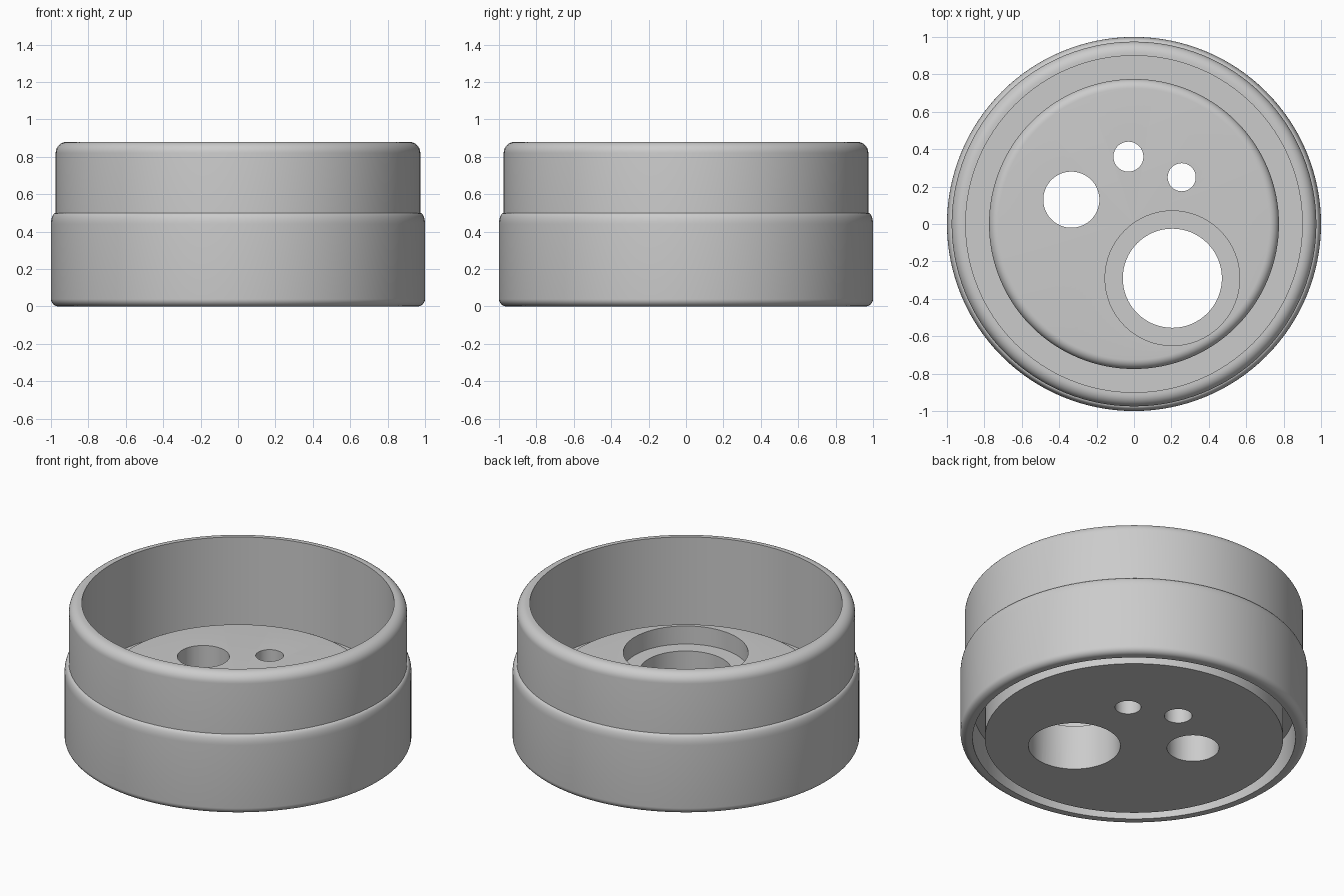
import bpy, bmesh, math

cube = bpy.data.objects.get("Cube")
if cube:
    bpy.data.objects.remove(cube, do_unlink=True)

SEGMENTS = 128

grey = bpy.data.materials.new("plain grey")
grey.use_nodes = True
colour = (0.6, 0.6, 0.6, 1)
grey.diffuse_color = colour
grey.node_tree.nodes["Principled BSDF"].inputs["Base Color"].default_value = colour


def arc(r, z, rx, rz, start, end, steps=8):
    """Elliptical fillet points around a centre, angles in degrees."""
    angles = [math.radians(start + (end - start) * i / steps) for i in range(steps + 1)]
    return [(r + rx * math.cos(a), z + rz * math.sin(a)) for a in angles]


def revolve(name, profile):
    """Closed solid turned around z from (radius, height) points."""
    bm = bmesh.new()
    rings = []
    for r, z in profile:
        if r == 0:
            rings.append([bm.verts.new((0, 0, z))] * SEGMENTS)
        else:
            turn = [2 * math.pi * i / SEGMENTS for i in range(SEGMENTS)]
            rings.append([bm.verts.new((r * math.cos(a), r * math.sin(a), z)) for a in turn])
    for low, high in zip(rings, rings[1:]):
        for i in range(SEGMENTS):
            j = (i + 1) % SEGMENTS
            corners = dict.fromkeys((low[i], low[j], high[j], high[i]))
            bm.faces.new(list(corners))
    bmesh.ops.recalc_face_normals(bm, faces=bm.faces)
    mesh = bpy.data.meshes.new(name)
    bm.to_mesh(mesh)
    bm.free()
    mesh.materials.append(grey)
    obj = bpy.data.objects.new(name, mesh)
    bpy.context.collection.objects.link(obj)
    return obj


def drill(body, x, y, radius, bottom, top):
    """Cut a round vertical hole."""
    bpy.ops.mesh.primitive_cylinder_add(vertices=64, radius=radius, depth=top - bottom,
                                        location=(x, y, (top + bottom) / 2))
    cutter = bpy.context.object
    cutter.name = "hole_cutter"
    cutter.hide_render = True
    cutter.data.materials.append(grey)
    cut = body.modifiers.new("hole", 'BOOLEAN')
    cut.operation = 'DIFFERENCE'
    cut.solver = 'EXACT'
    cut.object = cutter
    bpy.context.view_layer.objects.active = body
    bpy.ops.object.modifier_apply(modifier=cut.name)
    bpy.data.objects.remove(cutter, do_unlink=True)


# Stepped cup: base plug, underside groove, outer wall, rim, moat, raised floor
profile = [(0, 0), (0.86, 0), (0.86, 0.2), (0.93, 0.2), (0.93, 0)]
profile += arc(0.96, 0.04, 0.04, 0.04, -90, 0)
profile += arc(0.975, 0.44, 0.025, 0.06, 0, 90)
profile += arc(0.915, 0.82, 0.06, 0.06, 0, 90)
profile += [(0.9, 0.88), (0.9, 0.3), (0.775, 0.3)]
profile += arc(0.725, 0.35, 0.05, 0.05, 0, 90)
profile += [(0, 0.4)]
body = revolve("stepped_cup", profile)

# Counterbored large hole, then the three plain holes
drill(body, 0.205, -0.29, 0.36, 0.285, 0.6)
for x, y, radius in [(0.205, -0.29, 0.265), (-0.335, 0.13, 0.15),
                     (-0.03, 0.36, 0.08), (0.255, 0.25, 0.075)]:
    drill(body, x, y, radius, -0.1, 0.6)

# Smooth curves with crisp rims
bpy.ops.object.select_all(action='DESELECT')
body.select_set(True)
bpy.context.view_layer.objects.active = body
bpy.ops.object.shade_smooth_by_angle(angle=math.radians(30))
